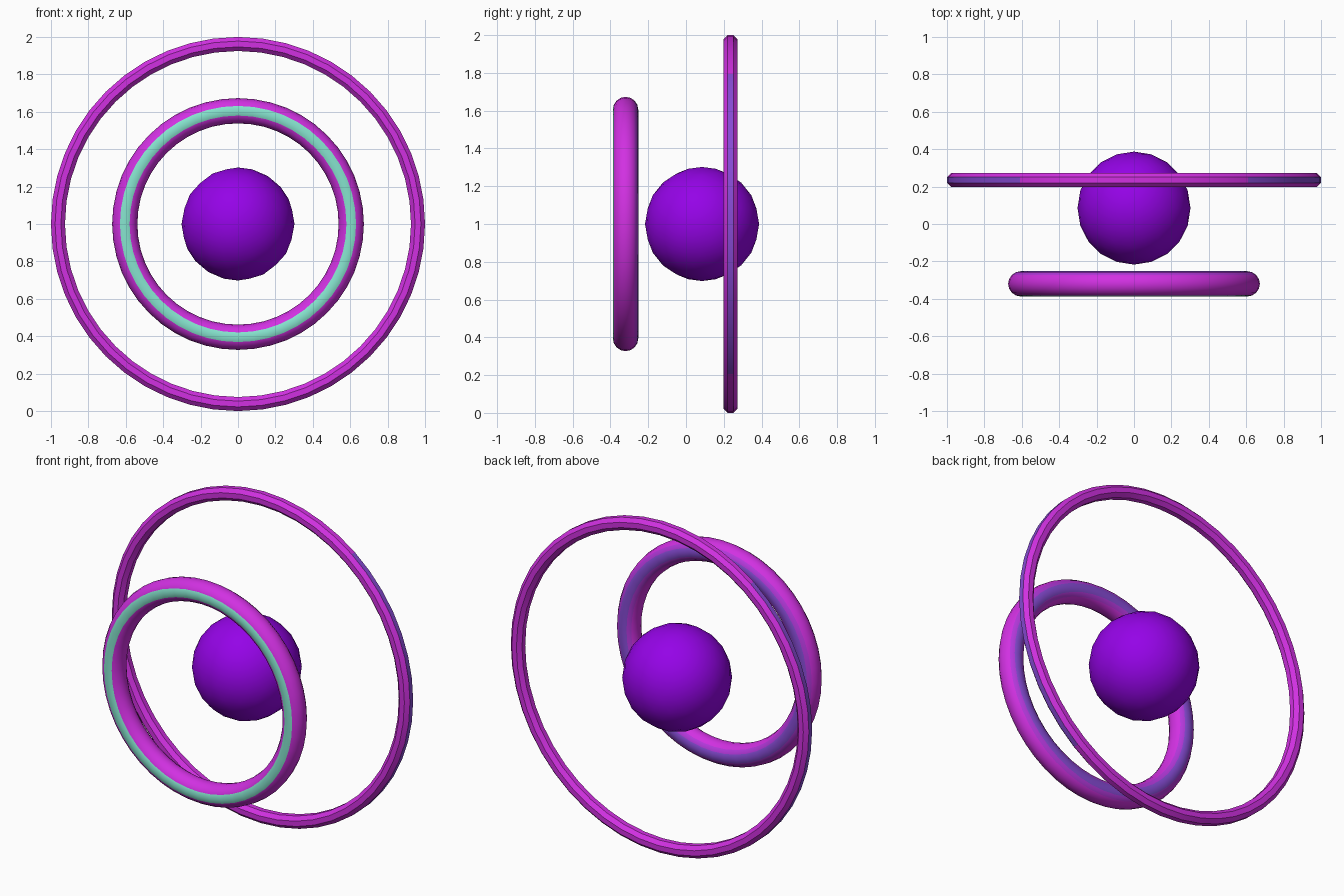
import bpy
import bmesh
from math import pi, cos, sin, radians
from mathutils import Vector

cube = bpy.data.objects.get("Cube")
if cube:
    bpy.data.objects.remove(cube, do_unlink=True)


def make_material(name, rgb):
    mat = bpy.data.materials.new(name)
    mat.use_nodes = True
    colour = (*rgb, 1.0)
    mat.diffuse_color = colour
    mat.node_tree.nodes["Principled BSDF"].inputs["Base Color"].default_value = colour
    return mat


magenta = make_material("magenta", (0.64, 0.03, 0.76))
teal = make_material("teal", (0.24, 0.78, 0.62))
violet = make_material("violet", (0.24, 0.07, 0.66))
plum = make_material("plum", (0.46, 0.04, 0.72))
purple = make_material("purple", (0.3, 0.001, 0.8))


def finish(name, bm, location, materials, angle):
    mesh = bpy.data.meshes.new(name)
    bm.to_mesh(mesh)
    bm.free()
    obj = bpy.data.objects.new(name, mesh)
    bpy.context.collection.objects.link(obj)
    obj.location = location
    for mat in materials:
        mesh.materials.append(mat)
    bpy.ops.object.select_all(action="DESELECT")
    obj.select_set(True)
    bpy.context.view_layer.objects.active = obj
    bpy.ops.object.shade_smooth_by_angle(angle=radians(angle))


def ring(name, y, outer, inner, sides, phase, materials, rule, angle):
    """Many-sided tube swept around the y axis; rule picks each face's colour."""
    major = (outer + inner) / 2
    tube = (outer - inner) / 2 / cos(2 * pi * phase / sides)
    bm = bmesh.new()
    verts = []
    for i in range(sides):
        a = 2 * pi * (i + phase) / sides
        verts.append(bm.verts.new((major + tube * cos(a), tube * sin(a), 0)))
    edges = [bm.edges.new((verts[i - 1], verts[i])) for i in range(sides)]
    bmesh.ops.spin(bm, geom=verts + edges, cent=(0, 0, 0), axis=(0, 1, 0),
                   angle=2 * pi, steps=48, use_merge=True)
    bmesh.ops.remove_doubles(bm, verts=bm.verts[:], dist=0.0001)
    bmesh.ops.recalc_face_normals(bm, faces=bm.faces[:])
    for face in bm.faces:
        centre = face.calc_center_median()
        radial = Vector((centre.x, 0, centre.z)).normalized()
        face.material_index = rule(face.normal, radial)
    finish(name, bm, (0, y, 1), materials, angle)


def front_ring_colour(normal, radial):
    """Teal band in front, violet band behind with plum borders."""
    if normal.y < -0.9:
        return 1
    if normal.y > 0.9:
        return 2
    return 3 if normal.y > 0.7 else 0


def back_ring_colour(normal, radial):
    """Violet outer rim on the left and right, magenta elsewhere."""
    return 1 if normal.dot(radial) > 0.95 and abs(radial.x) > 0.6 else 0


# Central ball
bm = bmesh.new()
bmesh.ops.create_icosphere(bm, subdivisions=3, radius=0.302)
finish("central_ball", bm, (0, 0.085, 1), [purple], 60)

# Thick rounded front ring, and thin faceted back ring
ring("front_ring", -0.32, 0.673, 0.538, 16, 0,
     [magenta, teal, violet, plum], front_ring_colour, 60)
ring("back_ring", 0.235, 1.0, 0.925, 8, 0.5,
     [magenta, violet], back_ring_colour, 30)
